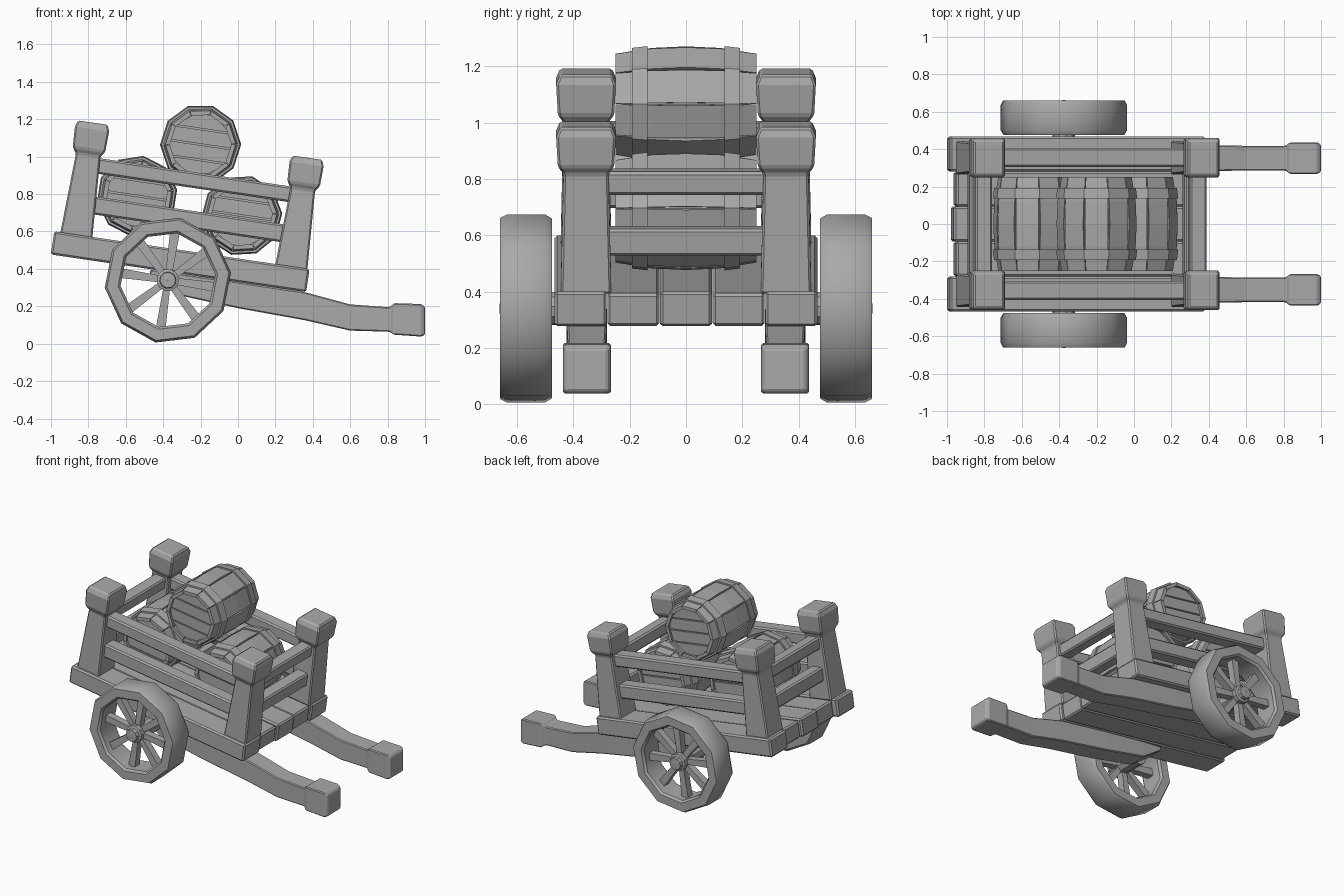
import bpy, bmesh, math
from mathutils import Matrix, Vector

if "Cube" in bpy.data.objects:
    bpy.data.objects.remove(bpy.data.objects["Cube"], do_unlink=True)

grey = bpy.data.materials.new("weathered_grey")
grey.use_nodes = True
COLOUR = (0.4, 0.4, 0.4, 1)
grey.diffuse_color = COLOUR
grey.node_tree.nodes["Principled BSDF"].inputs["Base Color"].default_value = COLOUR

# The cart body leans forward: local x runs along the bed, local z = 0 is its top
TILT = math.radians(8.4)
CART = Matrix.Translation((-0.3, 0, 0.5)) @ Matrix.Rotation(TILT, 4, 'Y')
WORLD = Matrix.Identity(4)


def finish(name, bm, matrix, bevel=0, smooth=False):
    bm.transform(matrix)
    bmesh.ops.recalc_face_normals(bm, faces=bm.faces)
    mesh = bpy.data.meshes.new(name)
    bm.to_mesh(mesh)
    bm.free()
    mesh.materials.append(grey)
    obj = bpy.data.objects.new(name, mesh)
    bpy.context.collection.objects.link(obj)
    if bevel:
        mod = obj.modifiers.new("worn_edges", 'BEVEL')
        mod.width, mod.segments = bevel, 1
    if smooth:
        bpy.ops.object.select_all(action='DESELECT')
        obj.select_set(True)
        bpy.context.view_layer.objects.active = obj
        bpy.ops.object.shade_smooth_by_angle(angle=math.radians(38))
    return obj


def skin(bm, rings, closed=False):
    """Join rings of points with quads; cap the ends unless closed."""
    loops = [[bm.verts.new(p) for p in ring] for ring in rings]
    n = len(loops[0])
    pairs = list(zip(loops, loops[1:]))
    if closed:
        pairs.append((loops[-1], loops[0]))
    else:
        bm.faces.new(loops[0])
        bm.faces.new(loops[-1])
    for a, b in pairs:
        for i in range(n):
            j = (i + 1) % n
            bm.faces.new((a[i], a[j], b[j], b[i]))


def corners(hx, hy):
    return ((-hx, -hy), (hx, -hy), (hx, hy), (-hx, hy))


def box(name, centre, half, matrix=CART, bevel=0.01):
    bm = bmesh.new()
    c = Vector(centre)
    skin(bm, [[c + Vector((x, y, z)) for x, y in corners(half[0], half[1])]
              for z in (-half[2], half[2])])
    return finish(name, bm, matrix, bevel)


def lathe(bm, profile, sides=10, phase=0.12):
    """Revolve a closed (radius, y) profile about the y axis."""
    angles = [phase + math.tau * i / sides for i in range(sides)]
    skin(bm, [[(r * math.cos(a), y, r * math.sin(a)) for r, y in profile]
              for a in angles], closed=True)


# Bed planks
for i in range(5):
    outer = i in (0, 4)
    back = -0.69 if outer else -0.67 + 0.015 * (i % 2)
    front = 0.69 - 0.012 * (i % 2)
    top = -0.008 * (i % 2)
    box("bed_plank", ((back + front) / 2, (i - 2) * 0.187, (top - 0.125) / 2),
        ((front - back) / 2, 0.0925, (top + 0.125) / 2))

# Corner posts with flared heads: (height, half length, half width)
POST = ((-0.01, 0.087, 0.09), (0.43, 0.066, 0.08), (0.46, 0.088, 0.1),
        (0.57, 0.092, 0.106), (0.605, 0.08, 0.092))
for side in (-1, 1):
    for end, height in ((-0.57, 1.0), (0.592, 0.97)):
        bm = bmesh.new()
        skin(bm, [[(end + x, side * 0.355 + y, w * height) for x, y in corners(hx, hy)]
                  for w, hx, hy in POST])
        finish("corner_post", bm, CART, 0.008)

# Rails between the posts
for side in (-1, 1):
    for height, half in ((0.38, 0.042), (0.168, 0.048)):
        box("side_rail", (0.01, side * 0.355, height), (0.57, 0.05, half))
        box("end_rail", (0.01 + side * 0.58, 0, height), (0.045, 0.34, half))

# Pull handles: (x, bottom, top, half width)
HANDLE = ((-0.47, 0.365, 0.395, 0.06), (-0.32, 0.26, 0.375, 0.068),
          (0, 0.19, 0.33, 0.072), (0.36, 0.125, 0.275, 0.07),
          (0.6, 0.07, 0.21, 0.066), (0.81, 0.064, 0.195, 0.066),
          (0.835, 0.048, 0.217, 0.085), (0.98, 0.038, 0.212, 0.085),
          (1.0, 0.048, 0.195, 0.072))
for side in (-1, 1):
    bm = bmesh.new()
    skin(bm, [[(x, side * 0.352 + y, (lo + hi) / 2 + z)
               for y, z in corners(w, (hi - lo) / 2)] for x, lo, hi, w in HANDLE])
    finish("pull_handle", bm, WORLD, 0.006)

# Wheels: rim, hub and eight spokes
RIM = ((0.325, 0.475), (0.34, 0.5), (0.34, 0.635), (0.328, 0.66),
       (0.268, 0.66), (0.255, 0.645), (0.255, 0.49), (0.268, 0.475))
HUB = ((0.001, 0.4), (0.06, 0.4), (0.06, 0.63), (0.045, 0.635),
       (0.042, 0.66), (0.001, 0.662))
for side in (-1, 1):
    place = Matrix.Translation((-0.375, 0, 0.34)) @ Matrix.Scale(side, 4, (0, 1, 0))
    bm = bmesh.new()
    lathe(bm, RIM)
    finish("wheel_rim", bm, place, smooth=True)
    bm = bmesh.new()
    lathe(bm, HUB)
    finish("wheel_hub", bm, place)
    bm = bmesh.new()
    for i in range(8):
        turn = Matrix.Rotation(math.tau * i / 8 + TILT, 3, 'Y')
        skin(bm, [[turn @ Vector((x, 0.575 + y, r)) for x, y in corners(hx, 0.025)]
                  for r, hx in ((0.04, 0.018), (0.265, 0.026))])
    finish("wheel_spokes", bm, place)

# Barrels: separate staves, two hoops, recessed board heads
STAVE = ((-0.25, 0.188), (-0.12, 0.209), (0, 0.214), (0.12, 0.209), (0.25, 0.188))
HOOP = ((0.18, 0.136), (0.217, 0.136), (0.21, 0.192), (0.18, 0.192))
SIDES = 10
STEP = math.tau / SIDES


def barrel(x, z, spin):
    place = Matrix.Translation((x, 0, z)) @ Matrix.Rotation(TILT, 4, 'Y')
    bm = bmesh.new()
    for i in range(SIDES):
        mid = spin + STEP * (i + 0.5)
        rings = []
        for y, r in STAVE:
            # gaps open slightly toward the belly
            half = STEP / 2 - 0.008 - 0.02 * (0.25 - abs(y)) / 0.25
            rings.append([(q * math.cos(mid + s * half), y, q * math.sin(mid + s * half))
                          for q, s in ((r, -1), (r, 1), (r - 0.024, 1), (r - 0.024, -1))])
        skin(bm, rings)
    finish("barrel_staves", bm, place)

    bm = bmesh.new()
    for side in (-1, 1):
        lathe(bm, [(r, side * y) for r, y in HOOP], SIDES, spin)
    finish("barrel_hoops", bm, place)

    # inner core closes the stave gaps and backs the heads
    bm = bmesh.new()
    skin(bm, [[(r * math.cos(spin + STEP * i), y, r * math.sin(spin + STEP * i))
               for i in range(SIDES)]
              for y, r in ((-0.222, 0.178), (0, 0.2), (0.222, 0.178))])
    finish("barrel_core", bm, place)

    bm = bmesh.new()
    for side in (-1, 1):
        for k in range(4):
            lo, hi = (k - 2) * 0.082 + 0.004, (k - 1) * 0.082 - 0.004
            edge = [(s * math.sqrt(0.168 ** 2 - h * h), h)
                    for h, s in ((lo, -1), (lo, 1), (hi, 1), (hi, -1))]
            skin(bm, [[(ex, side * y, ez) for ex, ez in edge] for y in (0.22, 0.231)])
    finish("barrel_head_boards", bm, place)


for x, z, spin in ((-0.2, 1.065, 0.15), (-0.54, 0.79, 0.3), (0.02, 0.685, 0.2)):
    barrel(x, z, spin)
